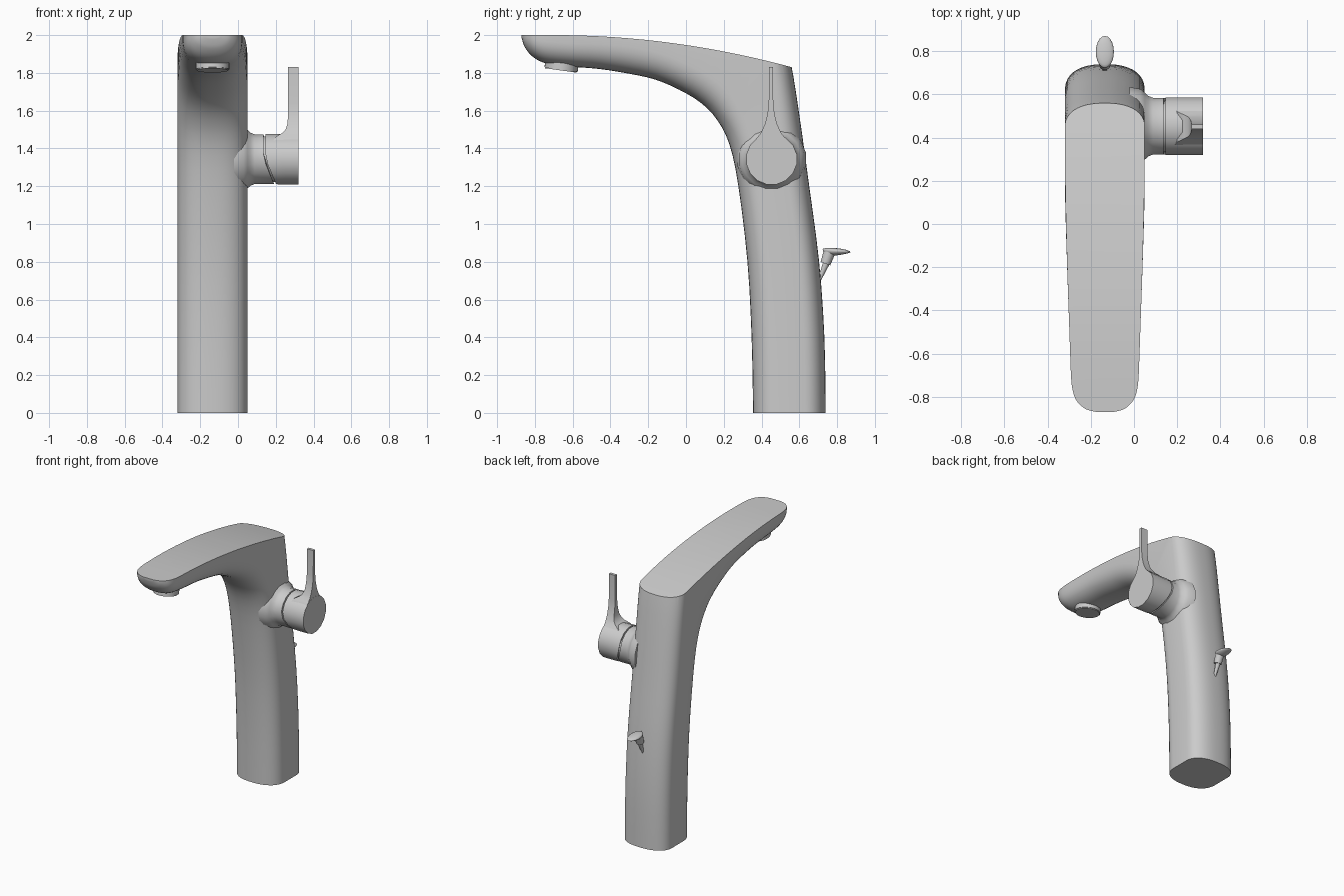
import bpy, bmesh, math
from mathutils import Vector, Matrix

if "Cube" in bpy.data.objects:
    bpy.data.objects.remove(bpy.data.objects["Cube"])

CX = -0.135          # centre line of the tap body
HY, HZ = 0.453, 1.343  # handle axis


def finish(name, bm, angle=35):
    bmesh.ops.recalc_face_normals(bm, faces=bm.faces[:])
    me = bpy.data.meshes.new(name)
    bm.to_mesh(me)
    bm.free()
    ob = bpy.data.objects.new(name, me)
    bpy.context.collection.objects.link(ob)
    smooth(ob, angle)
    return ob


def smooth(ob, angle):
    bpy.ops.object.select_all(action='DESELECT')
    ob.select_set(True)
    bpy.context.view_layer.objects.active = ob
    bpy.ops.object.shade_smooth_by_angle(angle=math.radians(angle))


def loft(name, rings, angle=35):
    """Skin a list of equal-length point rings and cap both ends."""
    bm = bmesh.new()
    vs = [[bm.verts.new(p) for p in r] for r in rings]
    n = len(vs[0])
    for a, b in zip(vs, vs[1:]):
        for i in range(n):
            j = (i + 1) % n
            bm.faces.new((a[i], a[j], b[j], b[i]))
    bm.faces.new(vs[0])
    bm.faces.new(vs[-1])
    return finish(name, bm, angle)


def catmull(rows, steps):
    out = []
    for k in range(len(rows) - 1):
        p = [rows[max(0, min(len(rows) - 1, k + d))] for d in (-1, 0, 1, 2)]
        for s in range(steps):
            t = s / steps
            out.append([b + 0.5 * t * (c - a + t * (2*a - 5*b + 4*c - d + t * (3*(b - c) + d - a)))
                        for a, b, c, d in zip(*p)])
    out.append(rows[-1])
    return out


# Body: sections fanning from column to spout
# (inner y, inner z, outer y, outer z, half width, inner rounding depth)
rows = [
    (.355, 0, .74, 0, .185, .14), (.347, .4, .733, .4, .185, .14),
    (.325, .8, .705, .8, .185, .14), (.277, 1.2, .65, 1.22, .185, .14),
    (.23, 1.42, .597, 1.6, .185, .14), (.165, 1.55, .55, 1.88, .185, .15),
    (.08, 1.64, .48, 2.15, .185, .16), (-.035, 1.71, .25, 2.3, .182, .16),
    (-.165, 1.765, -.05, 2.3, .177, .16), (-.3, 1.795, -.25, 2.3, .172, .16),
    (-.455, 1.82, -.45, 2.3, .166, .15), (-.6, 1.832, -.6, 2.3, .161, .14),
    (-.72, 1.845, -.72, 2.3, .156, .135), (-.78, 1.865, -.78, 2.3, .147, .12),
    (-.82, 1.893, -.82, 2.3, .13, .1), (-.85, 1.93, -.85, 2.3, .1, .07),
    (-.863, 1.96, -.863, 2.3, .072, .04), (-.87, 1.985, -.87, 2.3, .04, .015),
]


def section(iy, iz, oy, oz, w, din, n=40, e=2 / 2.4, dout=.125):
    a, b = Vector((0, iy, iz)), Vector((0, oy, oz))
    d = (b - a).normalized()
    ring = []
    for i in range(n):
        t = 2 * math.pi * (i + .5) / n
        c, s = math.cos(t), math.sin(t)
        v = abs(s) ** e
        p = b - d * dout * (1 - v) if s > 0 else a + d * din * (1 - v)
        ring.append(p + Vector((CX + w * math.copysign(abs(c) ** e, c), 0, 0)))
    return ring


body = loft("tap_body", [section(*r) for r in catmull(rows, 3)])

# Cutter that slices the gently curved flat top
ys = [-1.0] + [-.7 + i * 1.6 / 20 for i in range(21)]
prof = [(y, 2 - .107 * max(0, y + .7) ** 2) for y in ys] + [(.9, 2.7), (-1.0, 2.7)]
cutter = loft("top_cutter", [[(x, y, z) for y, z in prof] for x in (-.6, .4)])
cutter.hide_render = True
mod = body.modifiers.new("top_cut", 'BOOLEAN')
mod.object = cutter
mod.operation = 'DIFFERENCE'
mod.solver = 'EXACT'
bpy.context.view_layer.objects.active = body
bpy.ops.object.modifier_apply(modifier=mod.name)
bpy.data.objects.remove(cutter)
smooth(body, 35)


# Side handle: rings turned about the x axis; slanted rings lean outward below
def disc(x, r, slant=0, n=16):
    ring = []
    for i in range(n):
        t = 2 * math.pi * (i + .5) / n
        y, z = r * math.cos(t), r * math.sin(t)
        ring.append((x + slant * max(0, -z), HY + y, HZ + z))
    return ring


loft("handle_collar", [disc(-.02, .185), disc(.03, .175), disc(.05, .158), disc(.066, .143),
                       disc(.088, .134), disc(.136, .134, .42)])
loft("handle_neck", [disc(.1, .122), disc(.22, .122)])
loft("handle_knob", [disc(.146, .135, .42), disc(.25, .136), disc(.32, .136)])

# Lever: z, half width in y, inner x
lever = [(1.40, .105, .17), (1.43, .095, .18), (1.462, .07, .2), (1.482, .054, .235), (1.5, .045, .252),
         (1.53, .032, .262), (1.58, .019, .265), (1.64, .012, .266), (1.83, .011, .266)]
loft("handle_lever", [[(x, .45 - w, z), (.319, .45 - w, z), (.319, .45 + w, z), (x, .45 + w, z)]
                      for z, w, x in lever])


def cone(name, p, q, r1, r2, seg=20, bevel=0):
    p, q = Vector(p), Vector(q)
    m = Matrix.Translation((p + q) / 2) @ (q - p).to_track_quat('Z', 'Y').to_matrix().to_4x4()
    bm = bmesh.new()
    bmesh.ops.create_cone(bm, cap_ends=True, segments=seg, radius1=r1, radius2=r2,
                          depth=(q - p).length, matrix=m)
    if bevel:
        rim = [e for e in bm.edges if any(len(f.verts) > 4 for f in e.link_faces)]
        bmesh.ops.bevel(bm, geom=rim, offset=bevel, segments=2, affect='EDGES')
    return finish(name, bm)


# Water outlet under the spout
cone("aerator", (CX, -.662, 1.813), (CX, -.652, 1.885), .089, .089, 28, .005)

# Drain pull at the back
cone("pull_rod", (CX, .705, .70), (CX, .75, .81), .008, .02, 12)
cone("pull_stem", (CX, .738, .79), (CX, .762, .858), .027, .032, 16)
bm = bmesh.new()
bmesh.ops.create_uvsphere(bm, u_segments=20, v_segments=10, radius=1)
for v in bm.verts:
    x, y, z = v.co
    # thin flap, thicker at the stem and dipping toward the tip
    v.co = (CX + .042 * x, .797 + .074 * y,
            .858 - .007 * y + z * (.014 if z > 0 else .024 - .014 * y))
finish("pull_flap", bm, 60)
